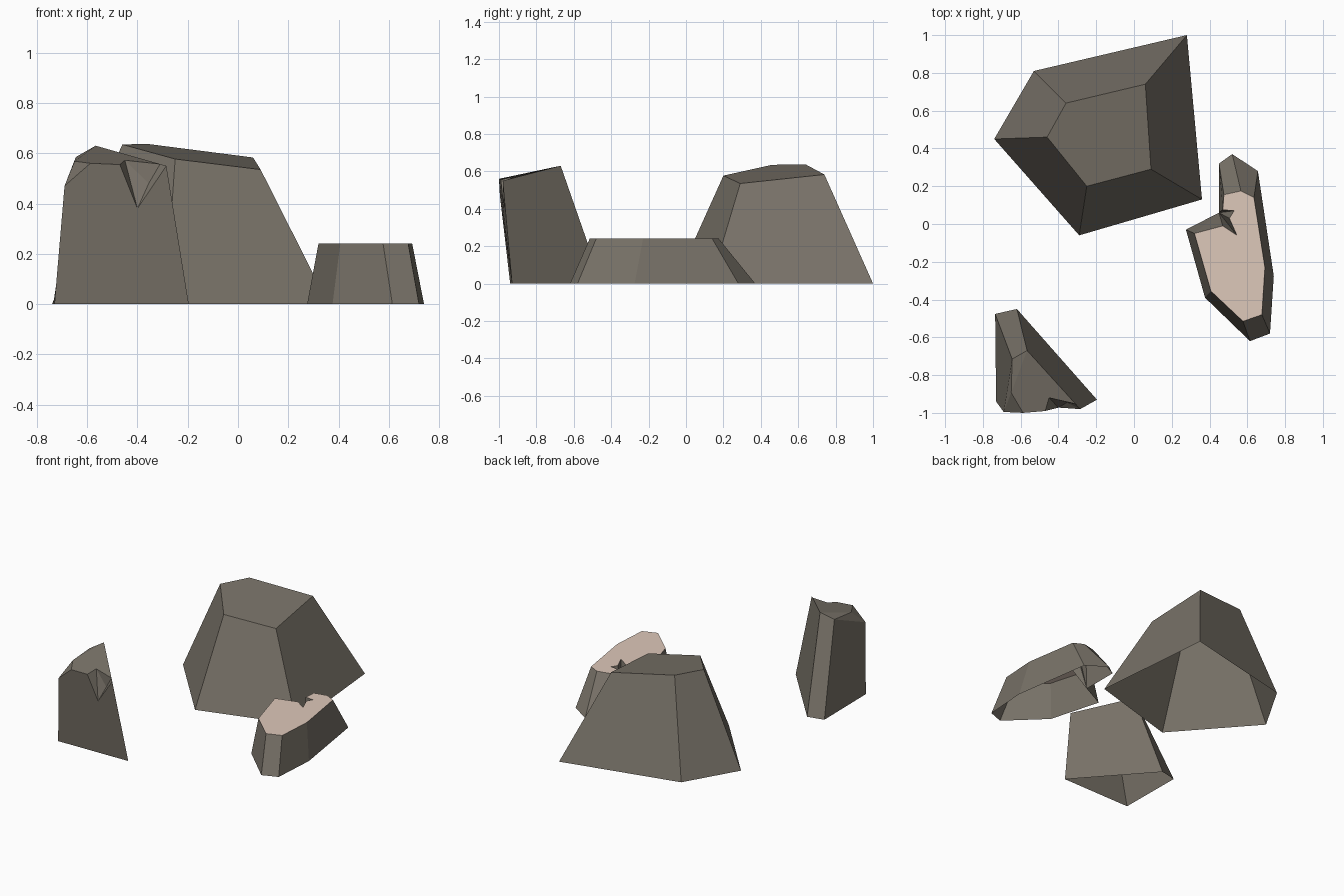
import bpy, bmesh

if "Cube" in bpy.data.objects:
    bpy.data.objects.remove(bpy.data.objects["Cube"])


def material(name, rgb):
    m = bpy.data.materials.new(name)
    m.diffuse_color = (*rgb, 1)
    m.use_nodes = True
    m.node_tree.nodes["Principled BSDF"].inputs["Base Color"].default_value = m.diffuse_color
    return m


STONE = material("grey brown stone", (0.188, 0.168, 0.138))
CUT = material("pale pink cut stone", (0.73, 0.58, 0.49))


def make_rock(name, points, faces, top=None):
    """Flat-faced shell, open underneath; 'top' is the face given the cut colour."""
    bm = bmesh.new()
    v = [bm.verts.new(p) for p in points]
    for i, f in enumerate(faces):
        face = bm.faces.new([v[k] for k in f])
        if i == top:
            face.material_index = 1
    bmesh.ops.recalc_face_normals(bm, faces=bm.faces[:])
    me = bpy.data.meshes.new(name)
    bm.to_mesh(me)
    bm.free()
    me.materials.append(STONE)
    me.materials.append(CUT)
    ob = bpy.data.objects.new(name, me)
    bpy.context.collection.objects.link(ob)
    return ob


def ring_walls(n):
    return [(i, (i + 1) % n, n + (i + 1) % n, n + i) for i in range(n)]


# Large boulder: tapered pentagon with a tilted top
base = [(-.74, .45), (-.29, -.06), (.36, .13), (.28, 1.0), (-.53, .81)]
crown = [(-.46, .46, .635), (-.25, .20, .577), (.09, .29, .535),
         (.06, .74, .583), (-.36, .64, .637)]
make_rock("large_boulder", [(x, y, 0) for x, y in base] + crown,
          ring_walls(5) + [tuple(range(5, 10))])

# Low slab: tapered outline, flat pale top, notch cut in the left side
base = [(.45, .06), (.275, -.03), (.376, -.39), (.614, -.62), (.72, -.58),
        (.74, -.275), (.656, .28), (.52, .37), (.45, .32)]
rim = [(.32, -.05), (.407, -.355), (.577, -.515), (.677, -.48), (.693, -.23),
       (.635, .14), (.566, .175), (.476, .155)]
notch = [(.47, .075), (.53, .07), (.505, .03), (.545, -.06), (.47, -.01)]
nb, nr, nn = len(base), len(rim), len(notch)
total = nb + nr + nn
points = [(x, y, 0) for x, y in base] + [(x, y, .24) for x, y in rim + notch]
faces = [tuple(range(nb, total))]
faces += [(i, i + 1, nb + i, nb + i - 1) for i in range(1, nr)]
# walls either side of the notch, then its facets fanning from the base
faces += [(0, 1, nb), (0, nb, total - 1),
          (8, 0, nb + nr, nb + nr - 1)]
faces += [(0, nb + nr + i + 1, nb + nr + i) for i in range(nn - 1)]
make_rock("low_slab", points, faces, top=0)

# Tall shard: wedge with a chipped front edge
points = [
    (-.735, -.476, 0), (-.62, -.45, 0), (-.196, -.93, 0), (-.73, -.94, 0),   # base
    (-.645, -.715, .585), (-.566, -.67, .63),                                # back ridge 4-5
    (-.65, -.893, .568), (-.587, -1.0, .56), (-.69, -.995, .47),             # left corner 6-8
    (-.47, -.99, .555), (-.40, -.972, .38), (-.285, -.98, .55),              # front edge 9-11
    (-.45, -.92, .572), (-.355, -.945, .48), (-.31, -.952, .557)]            # chip 12-14
faces = [(0, 1, 5, 4), (1, 2, 11, 14, 5), (3, 0, 4, 8), (3, 2, 11, 10, 9, 7, 8),
         (4, 6, 8), (4, 5, 6), (6, 7, 8), (5, 6, 7, 9, 12, 14),
         (9, 10, 12), (10, 13, 12), (12, 13, 14), (10, 11, 13), (13, 11, 14)]
make_rock("tall_shard", points, faces)
